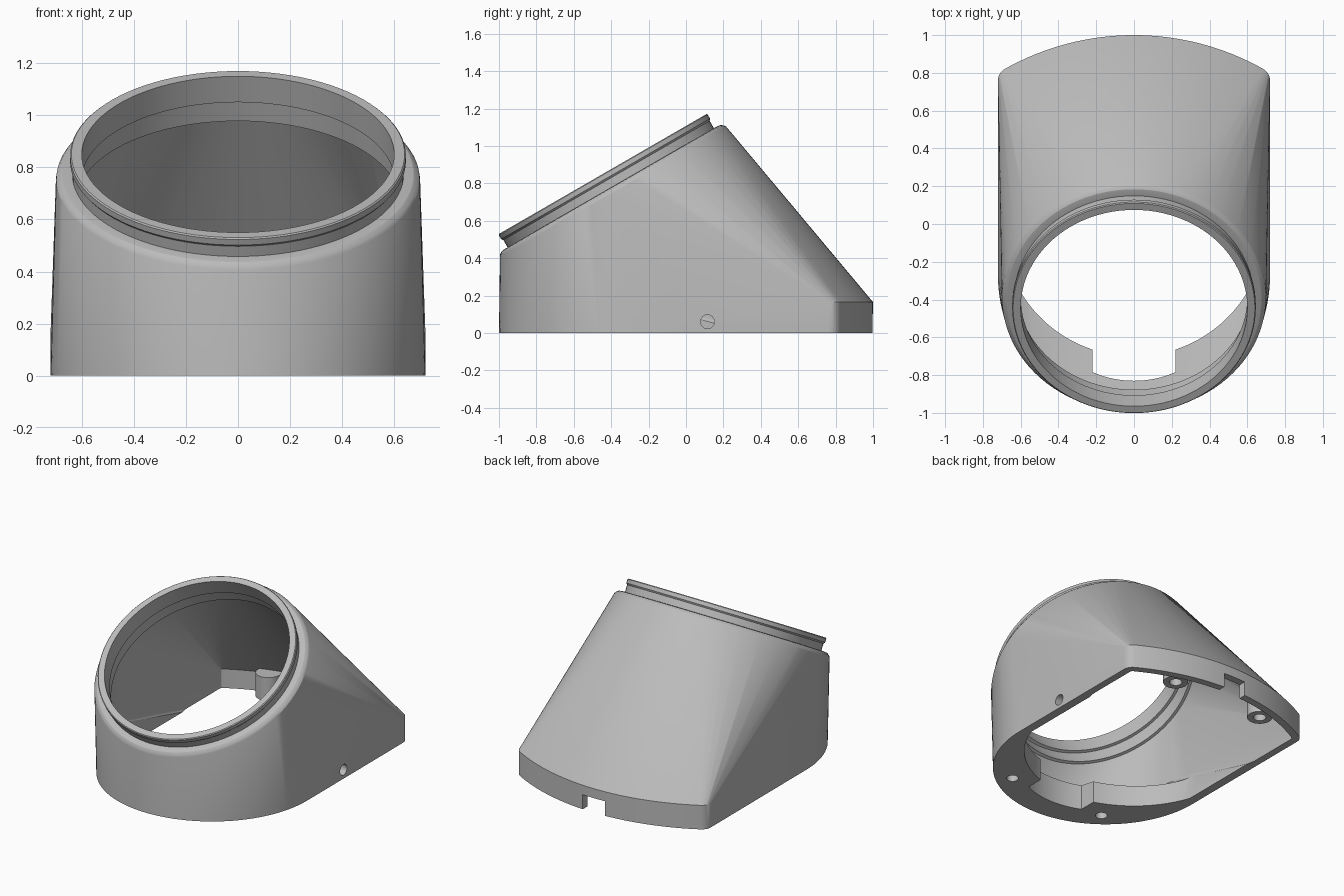
import bpy, bmesh
from math import sin, cos, pi, acos, sqrt, radians
from mathutils import Matrix, Vector

cube = bpy.data.objects.get("Cube")
if cube:
    bpy.data.objects.remove(cube, do_unlink=True)

grey = bpy.data.materials.new("plain grey")
grey.use_nodes = True
grey.diffuse_color = (0.5, 0.5, 0.5, 1)
grey.node_tree.nodes["Principled BSDF"].inputs["Base Color"].default_value = (0.5, 0.5, 0.5, 1)

# Frame of the tilted opening: local z is the axis of the opening
TILT = Matrix.Translation((0, -0.445, 0.85)) @ Matrix.Rotation(radians(30), 4, "X")
SEG = 96


def finish(name, bm):
    bmesh.ops.recalc_face_normals(bm, faces=bm.faces)
    mesh = bpy.data.meshes.new(name)
    bm.to_mesh(mesh)
    bm.free()
    mesh.materials.append(grey)
    ob = bpy.data.objects.new(name, mesh)
    bpy.context.collection.objects.link(ob)
    return ob


def hull(name, points):
    bm = bmesh.new()
    for p in points:
        bm.verts.new(p)
    res = bmesh.ops.convex_hull(bm, input=bm.verts)
    loose = [v for v in bm.verts if not v.link_faces]
    bmesh.ops.delete(bm, geom=loose, context="VERTS")
    bmesh.ops.dissolve_limit(bm, angle_limit=radians(0.3), verts=bm.verts, edges=bm.edges)
    return finish(name, bm)


def prism(name, outline, z0, z1):
    bm = bmesh.new()
    face = bm.faces.new([bm.verts.new((x, y, z0)) for x, y in outline])
    ext = bmesh.ops.extrude_face_region(bm, geom=[face])
    top = [v for v in ext["geom"] if isinstance(v, bmesh.types.BMVert)]
    bmesh.ops.translate(bm, verts=top, vec=(0, 0, z1 - z0))
    return finish(name, bm)


def lathe(name, profile, matrix, seg=SEG):
    # closed profile of (radius, height), turned around local z
    bm = bmesh.new()
    rings = [[bm.verts.new(matrix @ Vector((r * cos(2 * pi * i / seg), r * sin(2 * pi * i / seg), z)))
              for i in range(seg)] for r, z in profile]
    for a, b in zip(rings, rings[1:]):
        for i in range(seg):
            j = (i + 1) % seg
            bm.faces.new((a[i], a[j], b[j], b[i]))
    bm.faces.new(rings[0])
    bm.faces.new(rings[-1])
    return finish(name, bm)


def combine(target, tool, operation):
    mod = target.modifiers.new("combine", "BOOLEAN")
    mod.operation = operation
    mod.solver = "EXACT"
    mod.object = tool
    bpy.context.view_layer.objects.active = target
    bpy.ops.object.modifier_apply(modifier=mod.name)
    bpy.data.objects.remove(tool, do_unlink=True)


def smooth(ob):
    bpy.ops.object.select_all(action="DESELECT")
    ob.select_set(True)
    bpy.context.view_layer.objects.active = ob
    bpy.ops.object.shade_smooth_by_angle(angle=radians(25))


def arc(cx, cy, r, a0, a1, n):
    return [(cx + r * cos(a0 + (a1 - a0) * i / n), cy + r * sin(a0 + (a1 - a0) * i / n))
            for i in range(n + 1)]


def front_edge(inset):
    return arc(0, -0.28, 0.72 - inset, pi, 2 * pi, SEG // 2)


def back_edge(inset):
    # shallow bowed back with rounded corners
    a = acos(0.65 / 1.326)
    r = 0.07 - inset
    return (arc(0.65, 0.76, r, 0, a, 6) + arc(0, -0.396, 1.396 - inset, a, pi - a, 32)
            + arc(-0.65, 0.76, r, pi - a, pi, 6))


def at(points, z):
    return [(x, y, z) for x, y in points]


def tilted_ring(r, depth):
    return [TILT @ Vector((x, y, -depth)) for x, y in arc(0, 0, r, 0, 2 * pi, SEG)[:-1]]


# Body: skin between the footprint and the rounded tilted shoulder
skin = at(front_edge(0) + back_edge(0), 0) + at(back_edge(0), 0.165)
for r, depth in ((0.655, 0.085), (0.675, 0.088), (0.69, 0.098), (0.698, 0.11), (0.70, 0.125)):
    skin += tilted_ring(r, depth)
body = hull("housing_body", skin)

# Raised collar around the opening
collar = lathe("collar", [(0.64, 0), (0.645, -0.005), (0.645, -0.03), (0.637, -0.04), (0.637, -0.2)], TILT)
combine(body, collar, "UNION")

# Main cavity, sitting above the front flange
cavity = hull("cavity", at(front_edge(0.05), 0.2) + at(back_edge(0.05), -0.1)
              + at(back_edge(0.05), 0.13) + tilted_ring(0.64, 0.21))
combine(body, cavity, "DIFFERENCE")

# Stepped bore
bore = lathe("bore", [(0.60, 0.1), (0.60, -0.115), (0.62, -0.115), (0.62, -0.24)], TILT)
combine(body, bore, "DIFFERENCE")

# Floor opening with a central notch in the front flange
W, N = 0.66, 0.22
floor = []
for i in range(61):
    x = -W + 2 * W * i / 60
    if abs(x) > N + 0.005:
        floor.append((x, -sqrt(0.49 - x * x)))
notch = [(x, -0.28 - sqrt(0.3025 - x * x)) for x in (-N + 2 * N * i / 16 for i in range(17))]
lip = -sqrt(0.49 - N * N)
left = [p for p in floor if p[0] < 0]
right = [p for p in floor if p[0] > 0]
outline = left + [(-N, lip)] + notch + [(N, lip)] + right + [(W, 0.5), (-W, 0.5)]
combine(body, prism("floor_cut", outline, -0.1, 0.215), "DIFFERENCE")

# Cable slot at the back
slot = [(-0.085, 0.86), (0.085, 0.86), (0.085, 1.1), (-0.085, 1.1)]
combine(body, prism("slot_cut", slot, -0.1, 0.1), "DIFFERENCE")

# Screw holes in the flange and one hole in the side wall
for side in (-1, 1):
    hole = lathe("screw_cut", [(0.038, -0.1), (0.038, 0.14)],
                 Matrix.Translation((side * 0.37, -0.765, 0)), 24)
    combine(body, hole, "DIFFERENCE")
side_hole = lathe("side_cut", [(0.037, -0.15), (0.037, 0.15)],
                  Matrix.Translation((0.72, 0.115, 0.06)) @ Matrix.Rotation(pi / 2, 4, "Y"), 24)
combine(body, side_hole, "DIFFERENCE")
smooth(body)

# Screw posts inside the back wall
for side, label in ((1, "left"), (-1, "right")):
    post = lathe(label + "_screw_post", [(0.04, 0.13), (0.04, 0.01), (0.08, 0.01), (0.08, 0.17)],
                 Matrix.Translation((side * 0.35, 0.83, 0)), 32)
    smooth(post)
